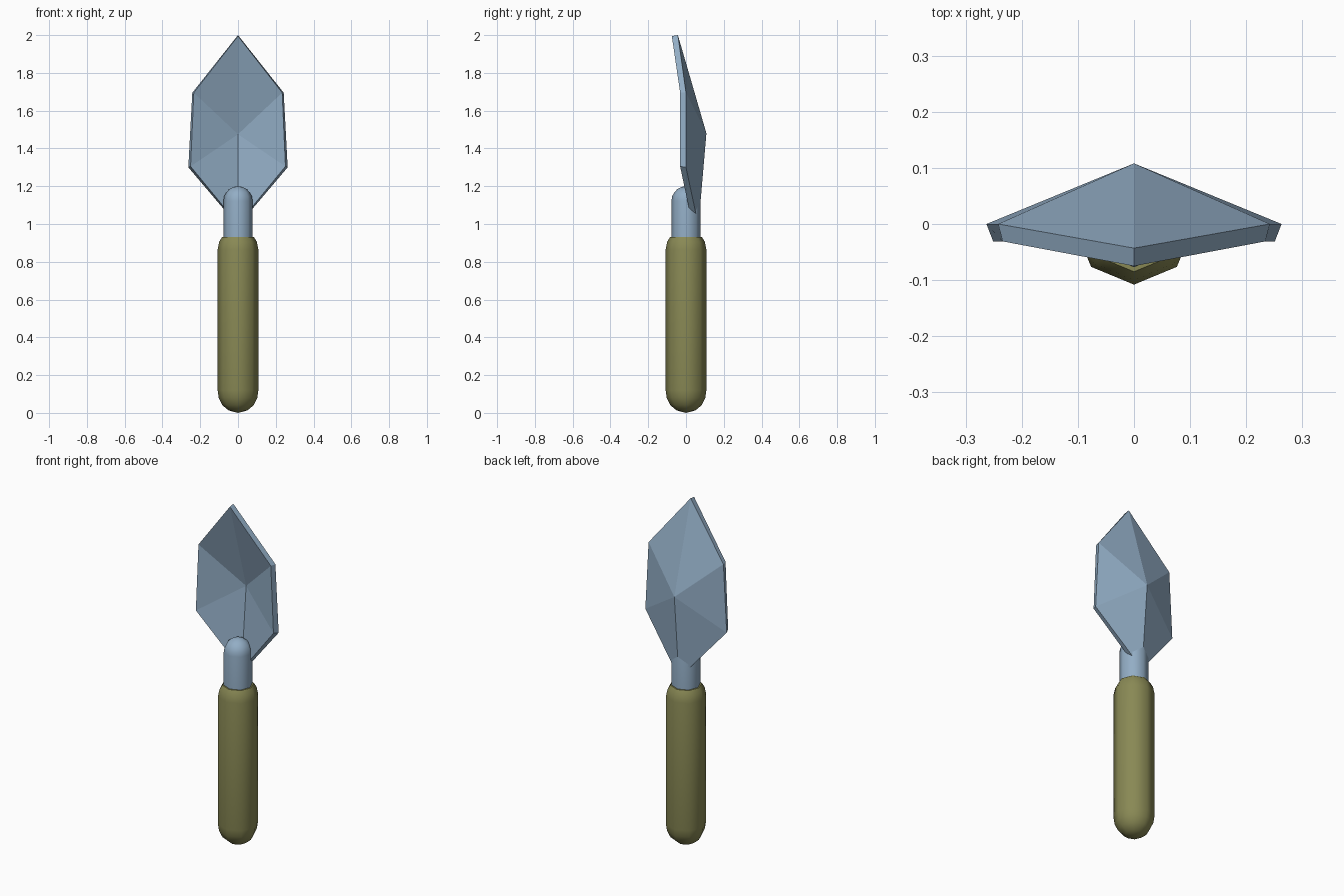
import bpy, bmesh, math

if "Cube" in bpy.data.objects:
    bpy.data.objects.remove(bpy.data.objects["Cube"])


def material(name, rgb):
    m = bpy.data.materials.new(name)
    m.diffuse_color = (*rgb, 1)
    m.use_nodes = True
    m.node_tree.nodes["Principled BSDF"].inputs["Base Color"].default_value = m.diffuse_color
    return m


def finish(bm, name, mat, smooth=None):
    bmesh.ops.recalc_face_normals(bm, faces=bm.faces)
    me = bpy.data.meshes.new(name)
    bm.to_mesh(me)
    bm.free()
    ob = bpy.data.objects.new(name, me)
    bpy.context.collection.objects.link(ob)
    me.materials.append(mat)
    if smooth:
        bpy.ops.object.select_all(action='DESELECT')
        ob.select_set(True)
        bpy.context.view_layer.objects.active = ob
        bpy.ops.object.shade_smooth_by_angle(angle=math.radians(smooth))
    return ob


def lathe(name, profile, mat, sides=8):
    """Spin an (r, z) profile that starts and ends on the axis."""
    bm = bmesh.new()
    vs = [bm.verts.new((r, 0, z)) for r, z in profile]
    es = [bm.edges.new(p) for p in zip(vs, vs[1:])]
    bmesh.ops.spin(bm, geom=vs + es, cent=(0, 0, 0), axis=(0, 0, 1),
                   angle=math.tau, steps=sides)
    bmesh.ops.remove_doubles(bm, verts=bm.verts, dist=1e-4)
    return finish(bm, name, mat, 50)


steel = material("steel", (0.29, 0.42, 0.56))
olive = material("olive_grip", (0.25, 0.25, 0.09))

# Rounded grip
lathe("handle", [(0, 0), (0.05, 0.013), (0.084, 0.042), (0.102, 0.08),
                 (0.108, 0.12), (0.108, 0.865), (0.1, 0.905),
                 (0.085, 0.93), (0, 0.93)], olive)

# Domed metal neck
dome = [(0.077 * math.cos(a), 1.122 + 0.078 * math.sin(a))
        for a in [i * math.pi / 10 for i in range(5)]]
lathe("neck", [(0, 0.88), (0.077, 0.88)] + dome + [(0, 1.2)], steel)

# Dished blade: two six-sided fans joined by a rim
bm = bmesh.new()


def fan(tip, upper, lower, root, centre):
    mirror = lambda p: (-p[0], p[1], p[2])
    ring = [bm.verts.new(p) for p in
            (tip, upper, lower, root, mirror(lower), mirror(upper))]
    c = bm.verts.new(centre)
    for i in range(6):
        bm.faces.new((ring[i], ring[(i + 1) % 6], c))
    return ring


back = fan((0, -0.043, 2.0), (0.242, 0, 1.695), (0.263, 0, 1.3),
           (0, 0.066, 0.99), (0, 0.108, 1.48))
front = fan((0, -0.075, 1.995), (0.234, -0.031, 1.695), (0.251, -0.031, 1.305),
            (0, 0.033, 1.0), (0, 0.075, 1.475))
for i in range(6):
    j = (i + 1) % 6
    bm.faces.new((back[i], back[j], front[j], front[i]))
finish(bm, "blade", steel)
